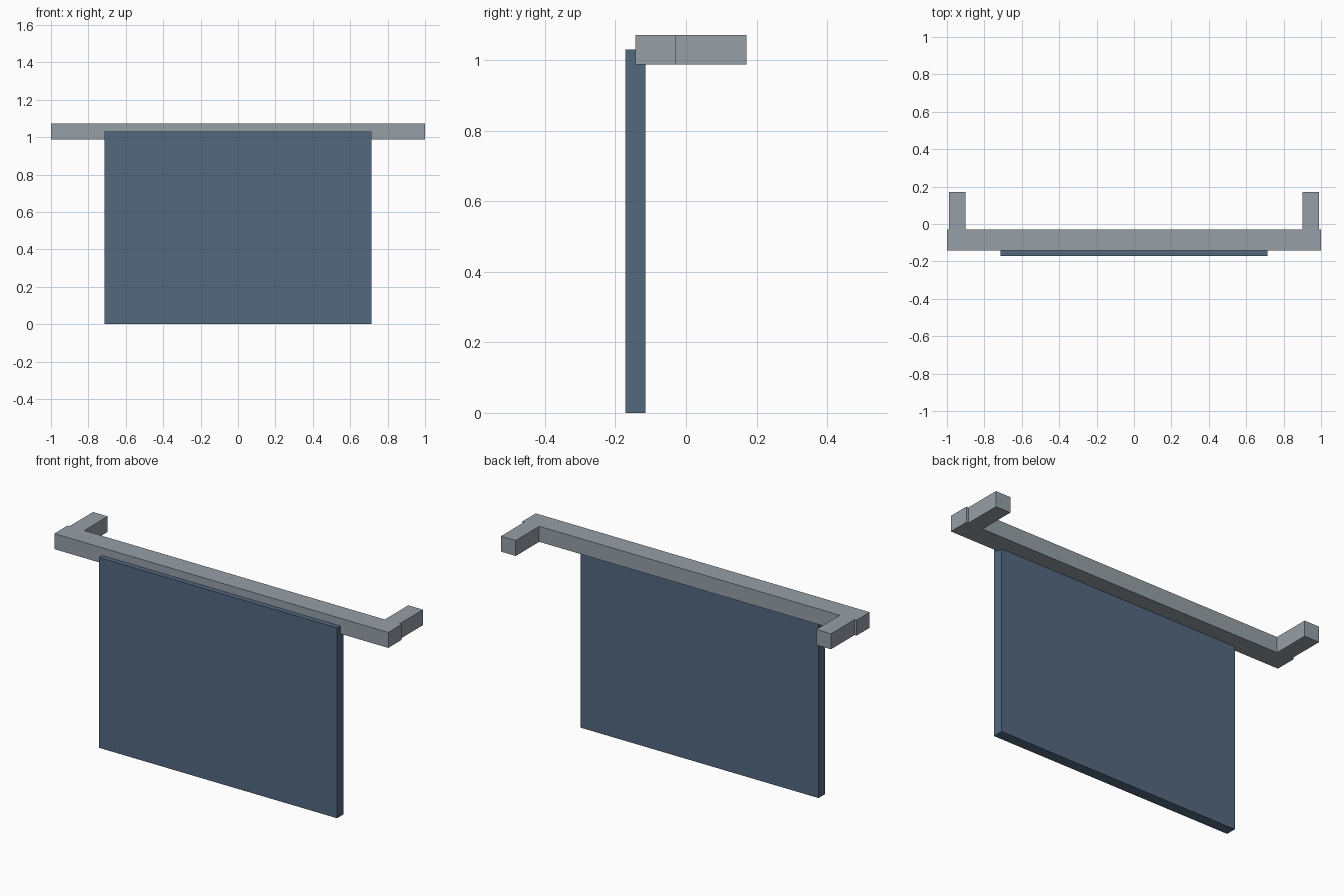
import bpy

if "Cube" in bpy.data.objects:
    bpy.data.objects.remove(bpy.data.objects["Cube"])


def material(name, color):
    m = bpy.data.materials.new(name)
    m.diffuse_color = (*color, 1.0)
    m.use_nodes = True
    m.node_tree.nodes["Principled BSDF"].inputs["Base Color"].default_value = m.diffuse_color
    return m


def box(name, lo, hi, mat):
    """Axis-aligned box between two corners."""
    centre = [(a + b) / 2 for a, b in zip(lo, hi)]
    bpy.ops.mesh.primitive_cube_add(size=1, location=centre)
    ob = bpy.context.object
    ob.name = name
    ob.scale = [b - a for a, b in zip(lo, hi)]
    bpy.ops.object.transform_apply(location=False, rotation=False, scale=True)
    ob.data.materials.append(mat)
    return ob


grey = material("light grey metal", (0.305, 0.35, 0.385))
blue = material("slate blue", (0.087, 0.138, 0.216))

# Hanging flat panel, its upper edge set into the front of the rail
box("hanging_panel", (-0.713, -0.171, 0), (0.713, -0.115, 1.03), blue)

# Horizontal rail
box("rail", (-1, -0.143, 0.988), (1, -0.03, 1.072), grey)

# Side brackets reaching back from the rail ends
for side, x in (("left", -0.944), ("right", 0.944)):
    box(side + "_bracket", (x - 0.044, -0.03, 0.988), (x + 0.044, 0.171, 1.072), grey)
